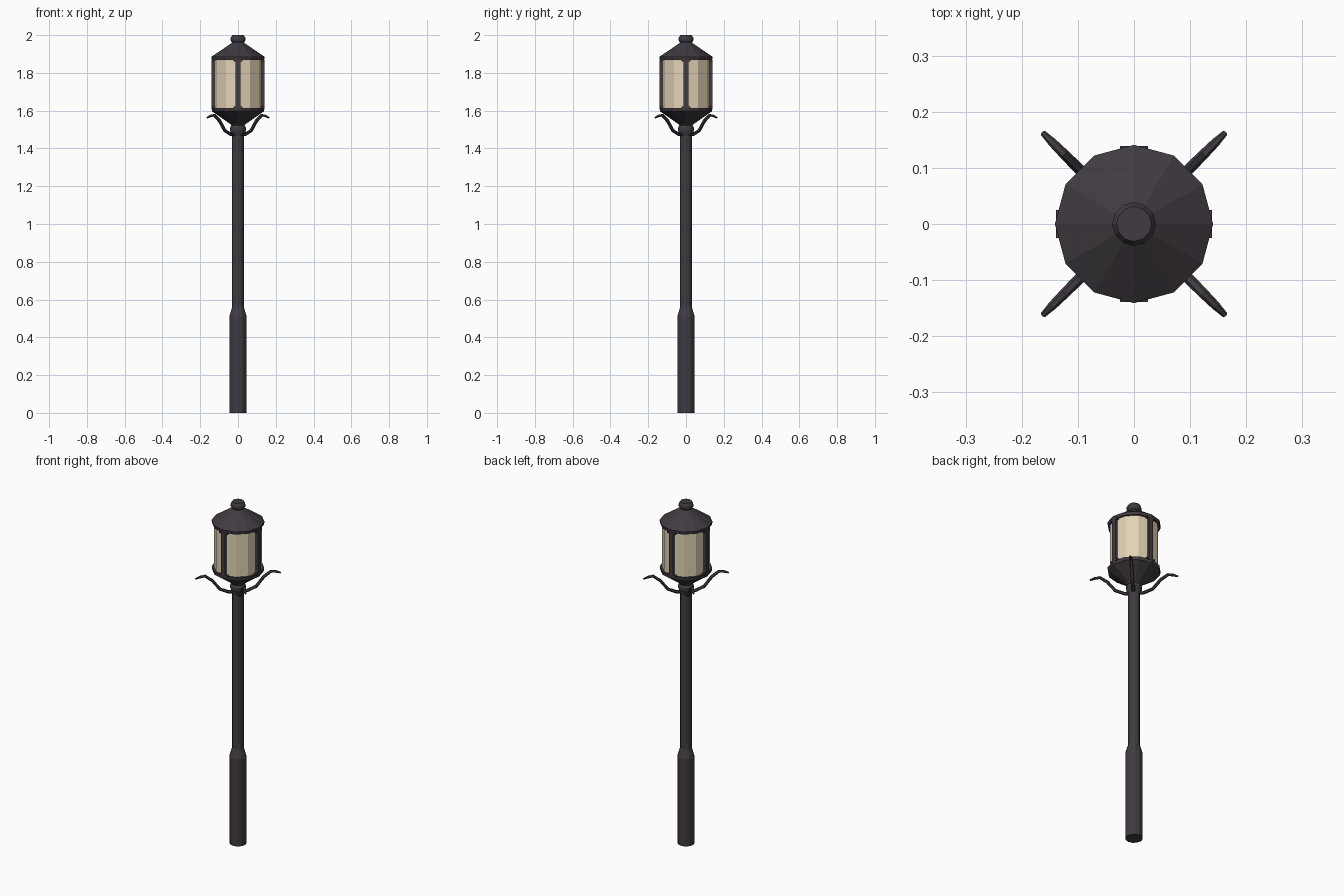
import bpy, bmesh, math
from mathutils import Vector, Matrix

if "Cube" in bpy.data.objects:
    bpy.data.objects.remove(bpy.data.objects["Cube"])


def material(name, rgb):
    m = bpy.data.materials.new(name)
    m.diffuse_color = (*rgb, 1)
    m.use_nodes = True
    m.node_tree.nodes["Principled BSDF"].inputs["Base Color"].default_value = m.diffuse_color
    return m


IRON = material("dark iron", (0.052, 0.043, 0.052))
GLASS = material("cream glass", (0.76, 0.64, 0.46))


def finish(name, bm, mat):
    bmesh.ops.recalc_face_normals(bm, faces=bm.faces)
    me = bpy.data.meshes.new(name)
    bm.to_mesh(me)
    bm.free()
    me.materials.append(mat)
    ob = bpy.data.objects.new(name, me)
    bpy.context.collection.objects.link(ob)
    return ob


def lathe(name, profile, mat, n=12):
    """Closed turned solid from (radius, z) points."""
    bm = bmesh.new()
    rings = [[bm.verts.new((r * math.cos(2 * math.pi * i / n), r * math.sin(2 * math.pi * i / n), z))
              for i in range(n)] for r, z in profile]
    for a, b in zip(rings, rings[1:]):
        for i in range(n):
            j = (i + 1) % n
            bm.faces.new((a[i], a[j], b[j], b[i]))
    bm.faces.new(rings[0])
    bm.faces.new(rings[-1])
    return finish(name, bm, mat)


def box(bm, centre, size, angle):
    m = Matrix.Rotation(angle, 4, 'Z') @ Matrix.Translation(centre) @ Matrix.Diagonal((*size, 1))
    bmesh.ops.create_cube(bm, size=1, matrix=m)


# Post with thicker base and collar under the lantern
lathe("post", [(0.046, 0), (0.046, 0.51), (0.031, 0.56), (0.031, 1.52)], IRON)
lathe("collar", [(0.031, 1.465), (0.042, 1.495), (0.042, 1.51), (0.032, 1.525)], IRON)

# Lantern bowl, glass, roof and finial
lathe("lantern_bowl", [(0.03, 1.515), (0.042, 1.53), (0.138, 1.597), (0.14, 1.615), (0.125, 1.615)], IRON)
lathe("lantern_glass", [(0.128, 1.61), (0.128, 1.875)], GLASS)
lathe("lantern_roof", [(0.125, 1.868), (0.138, 1.868), (0.141, 1.885), (0.035, 1.957), (0.028, 1.967)], IRON)
lathe("finial", [(0.028, 1.955), (0.039, 1.972), (0.039, 1.985), (0.031, 2.0)], IRON)

# Four upright bars with small end plates
bm = bmesh.new()
for k in range(4):
    a = k * math.pi / 2
    box(bm, (0.129, 0, 1.742), (0.02, 0.028, 0.26), a)
    for z in (1.617, 1.866):
        box(bm, (0.129, 0, z), (0.02, 0.05, 0.012), a)
finish("lantern_bars", bm, IRON)

# Four curved arms on the diagonals: (radius, z, half thickness)
ARM = [(0.02, 1.472, 0.010), (0.05, 1.473, 0.010), (0.098, 1.494, 0.010),
       (0.138, 1.546, 0.010), (0.178, 1.576, 0.009), (0.205, 1.572, 0.008), (0.23, 1.563, 0.005)]
bm = bmesh.new()
for k in range(4):
    a = math.pi / 4 + k * math.pi / 2
    out, side = Vector((math.cos(a), math.sin(a), 0)), Vector((-math.sin(a), math.cos(a), 0))
    rings = []
    for i, (r, z, t) in enumerate(ARM):
        p, q = ARM[max(i - 1, 0)], ARM[min(i + 1, len(ARM) - 1)]
        d = (out * (q[0] - p[0]) + Vector((0, 0, q[1] - p[1]))).normalized()
        up = d.cross(side)
        c = out * r + Vector((0, 0, z))
        rings.append([bm.verts.new(c + t * (side * math.cos(s * math.pi / 3) + up * 0.85 * math.sin(s * math.pi / 3)))
                      for s in range(6)])
    for u, v in zip(rings, rings[1:]):
        for s in range(6):
            bm.faces.new((u[s], u[(s + 1) % 6], v[(s + 1) % 6], v[s]))
    bm.faces.new(rings[0])
    bm.faces.new(rings[-1])
finish("scroll_arms", bm, IRON)
